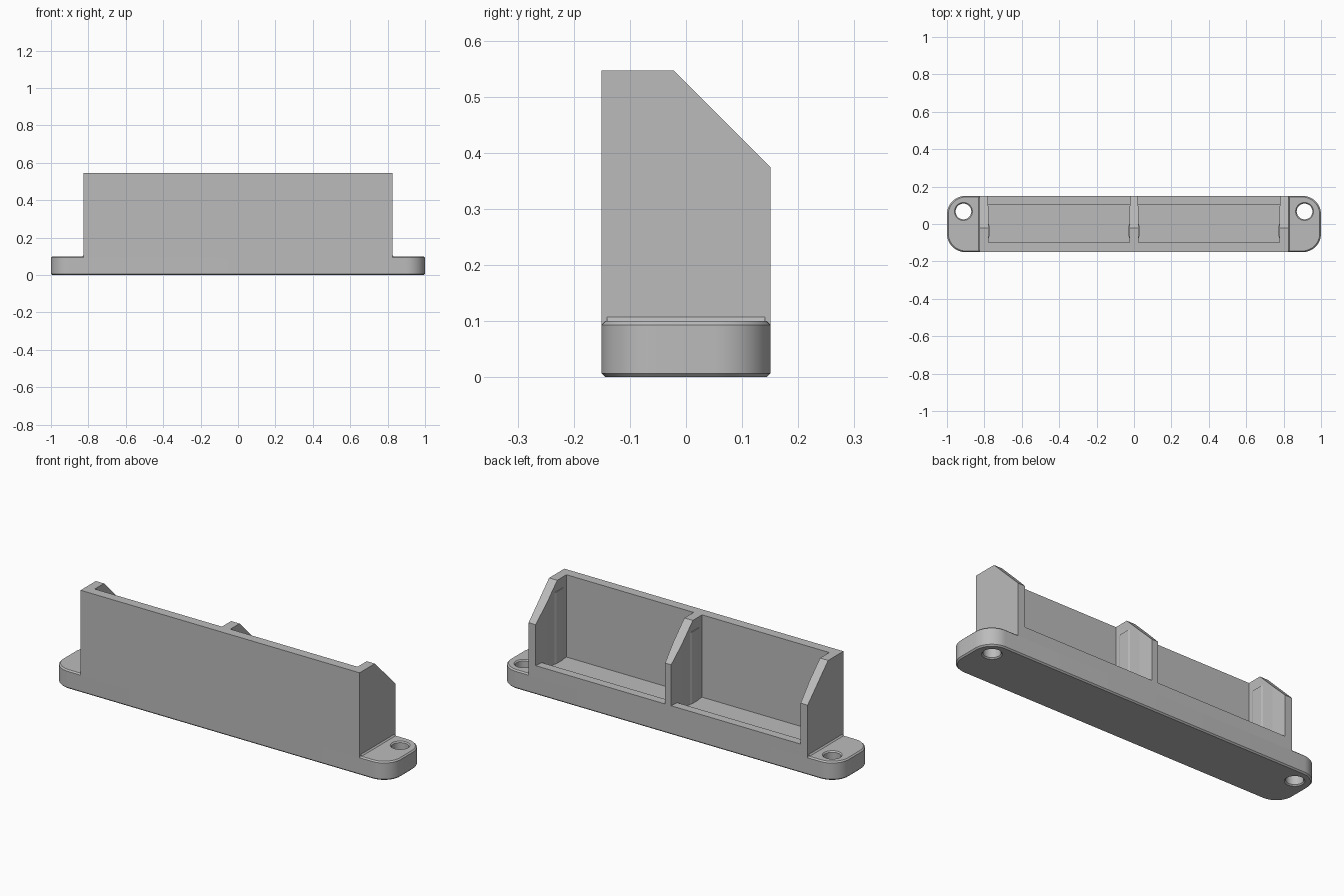
import bpy, bmesh, math
from mathutils import Vector

cube = bpy.data.objects.get("Cube")
if cube:
    bpy.data.objects.remove(cube, do_unlink=True)

grey = bpy.data.materials.new("light grey")
grey.use_nodes = True
grey.diffuse_color = (0.5, 0.5, 0.5, 1)
grey.node_tree.nodes["Principled BSDF"].inputs["Base Color"].default_value = (0.5, 0.5, 0.5, 1)

HALF_X, HALF_Y = 1.0, 0.151
BODY_X = 0.825
TOP, FLANGE, FLOOR, SILL = 0.547, 0.1, 0.107, 0.155
BEVEL = 0.007


def finish(name, bm):
    bmesh.ops.recalc_face_normals(bm, faces=bm.faces)
    mesh = bpy.data.meshes.new(name)
    bm.to_mesh(mesh)
    bm.free()
    obj = bpy.data.objects.new(name, mesh)
    bpy.context.collection.objects.link(obj)
    mesh.materials.append(grey)
    return obj


def loft(name, rings):
    """Skin a stack of matching rings and cap both ends."""
    bm = bmesh.new()
    loops = [[bm.verts.new(p) for p in ring] for ring in rings]
    for a, b in zip(loops, loops[1:]):
        for i in range(len(a)):
            j = (i + 1) % len(a)
            bm.faces.new((a[i], a[j], b[j], b[i]))
    bm.faces.new(loops[0])
    bm.faces.new(loops[-1])
    return finish(name, bm)


def prism(name, plan, z0, z1):
    return loft(name, [[(x, y, z) for x, y in plan] for z in (z0, z1)])


def box(name, x0, x1, y0, y1, z0, z1):
    return prism(name, [(x0, y0), (x1, y0), (x1, y1), (x0, y1)], z0, z1)


def rounded_ring(inset, z, radius=0.1, steps=12):
    ring = []
    for k, (sx, sy) in enumerate([(1, 1), (-1, 1), (-1, -1), (1, -1)]):
        for i in range(steps + 1):
            a = math.pi / 2 * (k + i / steps)
            ring.append((sx * (HALF_X - radius) + (radius - inset) * math.cos(a),
                         sy * (HALF_Y - radius) + (radius - inset) * math.sin(a), z))
    return ring


def circle(x, y, r, z, n=40):
    return [(x + r * math.cos(2 * math.pi * i / n),
             y + r * math.sin(2 * math.pi * i / n), z) for i in range(n)]


def slope_cut(obj):
    """Trim the sloping top rear corner."""
    bm = bmesh.new()
    bm.from_mesh(obj.data)
    cut = bmesh.ops.bisect_plane(bm, geom=bm.verts[:] + bm.edges[:] + bm.faces[:],
                                 plane_co=Vector((0, -0.022, TOP)),
                                 plane_no=Vector((0, 1, 1)), clear_outer=True)
    edges = [e for e in cut["geom_cut"] if isinstance(e, bmesh.types.BMEdge)]
    bmesh.ops.contextual_create(bm, geom=edges)
    bmesh.ops.recalc_face_normals(bm, faces=bm.faces)
    bm.to_mesh(obj.data)
    bm.free()


# Base plate with chamfered edges and rounded corners
base = loft("base_plate", [rounded_ring(BEVEL, 0), rounded_ring(0, BEVEL),
                           rounded_ring(0, FLANGE - BEVEL), rounded_ring(BEVEL, FLANGE)])

# Screw holes, countersunk slightly at both ends
for side in (-1, 1):
    r = 0.042
    levels = [(r + 0.016, -0.01), (r, 0.006), (r, FLANGE - 0.006), (r + 0.016, FLANGE + 0.01)]
    cutter = loft("hole_cutter", [circle(side * 0.912, 0.067, rad, z) for rad, z in levels])
    cutter.hide_render = True
    mod = base.modifiers.new("hole", 'BOOLEAN')
    mod.operation, mod.object, mod.solver = 'DIFFERENCE', cutter, 'EXACT'
    bpy.context.view_layer.objects.active = base
    bpy.ops.object.modifier_apply(modifier=mod.name)
    bpy.data.objects.remove(cutter, do_unlink=True)

bpy.ops.object.select_all(action='DESELECT')
base.select_set(True)
bpy.context.view_layer.objects.active = base
bpy.ops.object.shade_smooth_by_angle(angle=math.radians(25))

# Front wall, tray floor and rear sill
low = FLANGE - BEVEL
box("front_wall", -BODY_X, BODY_X, -HALF_Y, -0.1, low, TOP)
box("tray_floor", -BODY_X, BODY_X, -0.1, 0.105, low, FLOOR)
box("rear_sill", -BODY_X, BODY_X, 0.105, HALF_Y, low, SILL)

# End walls: inner face thickens from a tapered rear entry
for side, label in ((1, "left"), (-1, "right")):
    plan = [(BODY_X, -0.1), (BODY_X, HALF_Y), (0.784, HALF_Y), (0.777, 0.07), (0.777, -0.1)]
    slope_cut(prism(label + "_end_wall", [(side * x, y) for x, y in plan], low, TOP))
    # Small sloped fillet where the end wall meets the flange
    rings = [[(side * BODY_X, y, low), (side * (BODY_X + BEVEL), y, low),
              (side * (BODY_X + BEVEL), y, FLANGE), (side * BODY_X, y, FLOOR)]
             for y in (-0.141, 0.141)]
    loft(label + "_wall_fillet", rings)

# Centre divider, tapered on both sides
half = [(0.018, HALF_Y), (0.025, 0.07), (0.025, -0.1)]
slope_cut(prism("centre_divider", half + [(-x, y) for x, y in reversed(half)], low, TOP))

# Grip ribs on both sides of each bay
for face, way in ((0.777, -1), (0.025, 1)):
    for side in (-1, 1):
        rib = [(0, -0.075), (0.004, -0.065), (0.004, -0.01), (0, 0)]
        prism("grip_rib", [(side * (face + way * d), y) for d, y in rib], FLOOR, 0.49)
